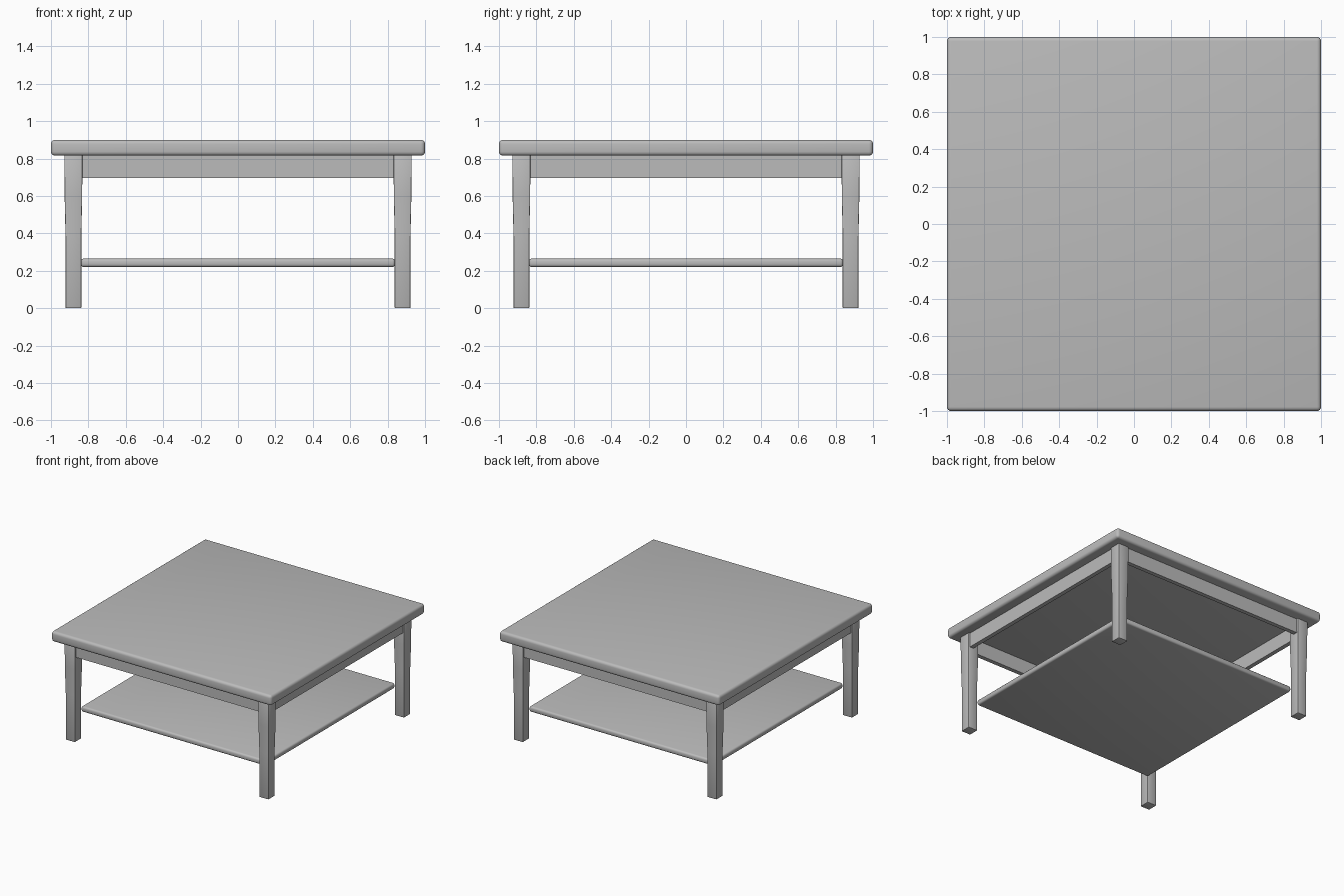
import bpy
import bmesh
from math import radians

cube = bpy.data.objects.get("Cube")
if cube:
    bpy.data.objects.remove(cube, do_unlink=True)

# One plain grey finish
grey = bpy.data.materials.new("plain grey")
grey.use_nodes = True
colour = (0.5, 0.5, 0.5, 1)
grey.diffuse_color = colour
grey.node_tree.nodes["Principled BSDF"].inputs["Base Color"].default_value = colour


def finish(obj, bevel, segments):
    obj.data.materials.append(grey)
    if bevel:
        mod = obj.modifiers.new("rounded edges", "BEVEL")
        mod.width = bevel
        mod.segments = segments
        mod.limit_method = "ANGLE"
        mod.angle_limit = radians(40)
    bpy.ops.object.select_all(action="DESELECT")
    obj.select_set(True)
    bpy.context.view_layer.objects.active = obj
    if bevel:
        bpy.ops.object.modifier_apply(modifier=mod.name)
    bpy.ops.object.shade_smooth_by_angle(angle=radians(35))


def box(name, x, y, z, bevel=0, segments=1):
    """Box from (low, high) ranges on each axis."""
    bpy.ops.mesh.primitive_cube_add(size=1)
    obj = bpy.context.object
    obj.name = name
    for v in obj.data.vertices:
        v.co = [sum(r) / 2 + c * (r[1] - r[0]) for r, c in zip((x, y, z), v.co)]
    finish(obj, bevel, segments)


def leg(name, x, y):
    """Square leg lofted through (height, half width) sections."""
    bm = bmesh.new()
    rings = []
    for z, h in [(0, 0.042), (0.38, 0.042), (0.6, 0.047), (0.82, 0.048)]:
        rings.append([bm.verts.new((x + sx * h, y + sy * h, z))
                      for sx, sy in ((-1, -1), (1, -1), (1, 1), (-1, 1))])
    for low, high in zip(rings, rings[1:]):
        for i in range(4):
            j = (i + 1) % 4
            bm.faces.new((low[i], low[j], high[j], high[i]))
    bm.faces.new(rings[0][::-1])
    bm.faces.new(rings[-1])
    mesh = bpy.data.meshes.new(name)
    bm.to_mesh(mesh)
    bm.free()
    obj = bpy.data.objects.new(name, mesh)
    bpy.context.collection.objects.link(obj)
    finish(obj, 0.004, 2)


# Top and lower shelf
box("tabletop", (-1, 1), (-1, 1), (0.815, 0.9), 0.022, 4)
box("shelf", (-0.84, 0.84), (-0.84, 0.84), (0.22, 0.265), 0.015, 3)

# Legs at the corners
for depth, y in (("front", -0.88), ("back", 0.88)):
    for side, x in (("right", -0.88), ("left", 0.88)):
        leg(f"{depth}_{side}_leg", x, y)

# Apron rails between the legs
span, height = (-0.84, 0.84), (0.697, 0.82)
for low_name, high_name, along_x in (("front", "back", True), ("right", "left", False)):
    for name, r in ((low_name, (-0.915, -0.88)), (high_name, (0.88, 0.915))):
        x, y = (span, r) if along_x else (r, span)
        box(f"{name}_apron", x, y, height)
